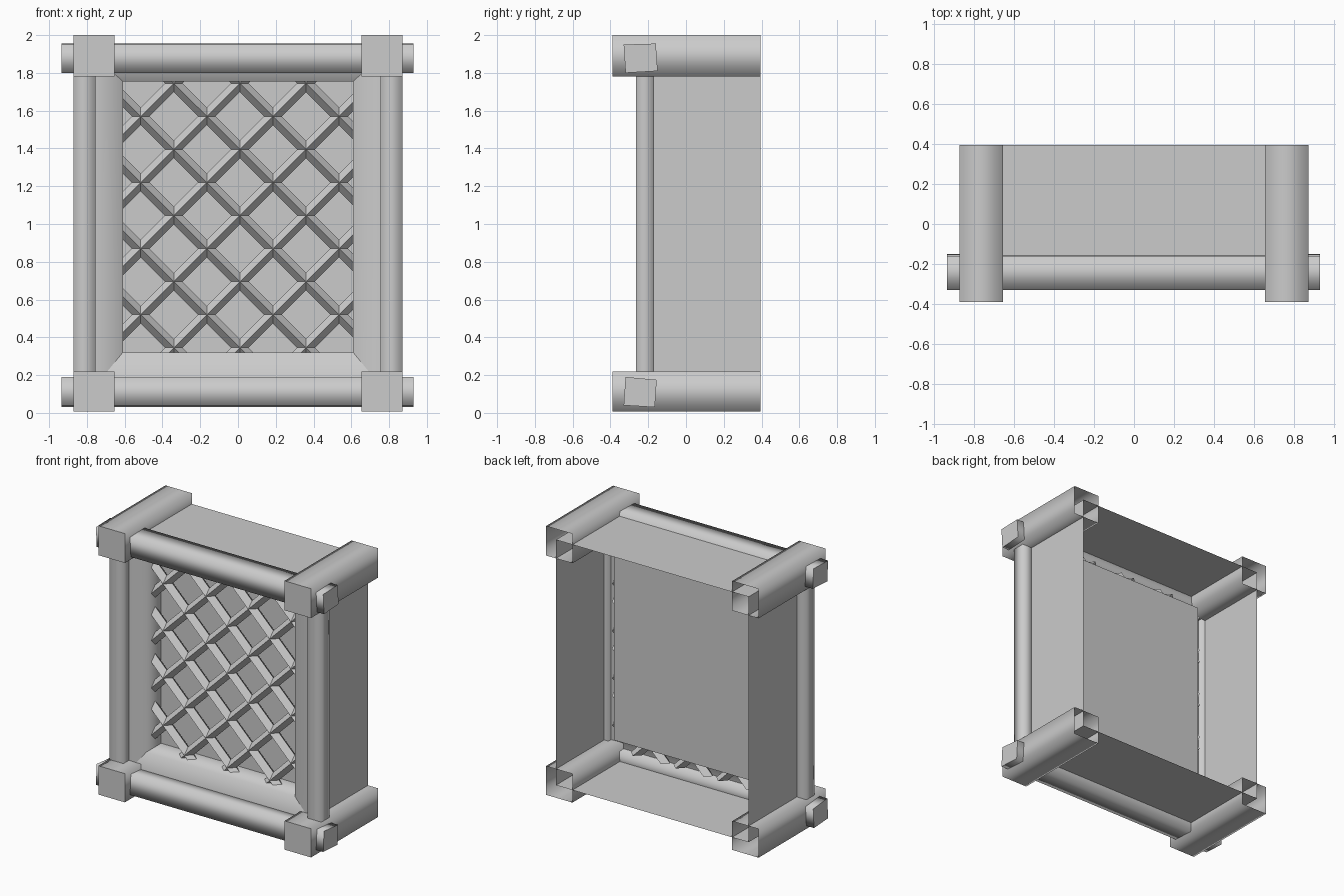
import bpy
import bmesh
from mathutils import Vector

cube = bpy.data.objects.get("Cube")
if cube:
    bpy.data.objects.remove(cube, do_unlink=True)

# One plain grey for everything
grey = bpy.data.materials.new("plain_grey")
grey.use_nodes = True
tone = (0.6, 0.6, 0.6, 1)
grey.diffuse_color = tone
grey.node_tree.nodes["Principled BSDF"].inputs["Base Color"].default_value = tone


def finish(name, bm):
    mesh = bpy.data.meshes.new(name)
    bm.to_mesh(mesh)
    bm.free()
    mesh.materials.append(grey)
    obj = bpy.data.objects.new(name, mesh)
    bpy.context.collection.objects.link(obj)
    return obj


def on_axis(axis, u, v, t):
    p = [u, v]
    p.insert(axis, t)
    return p


def prism(name, section, axis, start, end, caps=(True, True), smooth=True):
    """Extrude a section along an axis; caps stay crisp, sides may be smooth."""
    bm = bmesh.new()
    rings = [[bm.verts.new(on_axis(axis, u, v, t)) for u, v in section]
             for t in (start, end)]
    n = len(section)
    for i in range(n):
        j = (i + 1) % n
        side = bm.faces.new((rings[0][i], rings[0][j], rings[1][j], rings[1][i]))
        side.smooth = smooth
    for ring, wanted in zip(rings, caps):
        if wanted:
            for edge in bm.faces.new(ring).edges:
                edge.smooth = False
    bmesh.ops.recalc_face_normals(bm, faces=bm.faces[:])
    return finish(name, bm)


def rect(u0, u1, v0, v1):
    return [(u0, v0), (u1, v0), (u1, v1), (u0, v1)]


# Thin casing, open at the back
prism("casing", rect(-0.79, 0.79, 0.1, 1.92), 1, -0.2, 0.395,
      caps=(False, False), smooth=False)

# Deep corner beams with open back ends, and upright posts
for side, s in (("left", 1), ("right", -1)):
    for level, z0, z1 in (("lower", 0.007, 0.22), ("upper", 1.782, 2.0)):
        prism(f"{level}_{side}_beam", rect(s * 0.655, s * 0.872, z0, z1),
              1, -0.39, 0.395, caps=(True, False))
    prism(f"{side}_post", rect(s * 0.755, s * 0.87, -0.265, -0.17), 2, 0.15, 1.85)

# Slightly tilted cross rails
prism("upper_rail", [(-0.33, 1.95), (-0.16, 1.955), (-0.15, 1.81), (-0.32, 1.8)],
      0, -0.935, 0.93)
prism("lower_rail", [(-0.32, 0.19), (-0.155, 0.175), (-0.165, 0.03), (-0.33, 0.04)],
      0, -0.935, 0.93)

# Mitred surround: flat front band, then a reveal going back to the pane
opening = rect(-0.61, 0.61, 0.32, 1.755)
bm = bmesh.new()
loops = [[bm.verts.new((x, y, z)) for x, z in corners] for corners, y in
         ((rect(-0.79, 0.79, 0.1, 1.92), -0.2), (opening, -0.205), (opening, -0.03))]
for outer, inner in zip(loops, loops[1:]):
    for i in range(4):
        j = (i + 1) % 4
        bm.faces.new((outer[i], outer[j], inner[j], inner[i])).smooth = True
        bm.edges.get((outer[i], inner[i])).smooth = False
for edge in bm.faces.new(loops[-1]).edges:
    edge.smooth = False
finish("surround_and_pane", bm)

# Diagonal lattice of diamond-section bars, ending inside the hollow surround
X_LIMIT, Z_LOW, Z_HIGH = 0.645, 0.23, 1.8
STEP, HALF, Y_MID, DEPTH = 0.35, 0.033, -0.1, 0.045
trims = [((X_LIMIT, 0, 0), (1, 0, 0)), ((-X_LIMIT, 0, 0), (-1, 0, 0)),
         ((0, 0, Z_LOW), (0, 0, -1)), ((0, 0, Z_HIGH), (0, 0, 1))]
for name, slope in (("rising", 1), ("falling", -1)):
    along = Vector((1, 0, slope)).normalized()
    across = Vector((-slope, 0, 1)).normalized()
    deep = Vector((0, 1, 0))
    for k in range(-3, 4):
        centre = Vector((0.01, Y_MID, 1.045 + k * STEP))
        bm = bmesh.new()
        ends = []
        for t in (-3, 3):
            ends.append([bm.verts.new(centre + along * t + offset) for offset in
                         (across * HALF, deep * DEPTH, -across * HALF, -deep * DEPTH)])
        for i in range(4):
            j = (i + 1) % 4
            bm.faces.new((ends[0][i], ends[0][j], ends[1][j], ends[1][i]))
        for ring in ends:
            bm.faces.new(ring)
        for point, normal in trims:
            bmesh.ops.bisect_plane(bm, geom=bm.verts[:] + bm.edges[:] + bm.faces[:],
                                   plane_co=point, plane_no=normal, clear_outer=True)
            rim = [e for e in bm.edges if e.is_boundary]
            if rim:
                bmesh.ops.holes_fill(bm, edges=rim)
        bmesh.ops.recalc_face_normals(bm, faces=bm.faces[:])
        finish(f"{name}_lattice_bar_{k + 4}", bm)
